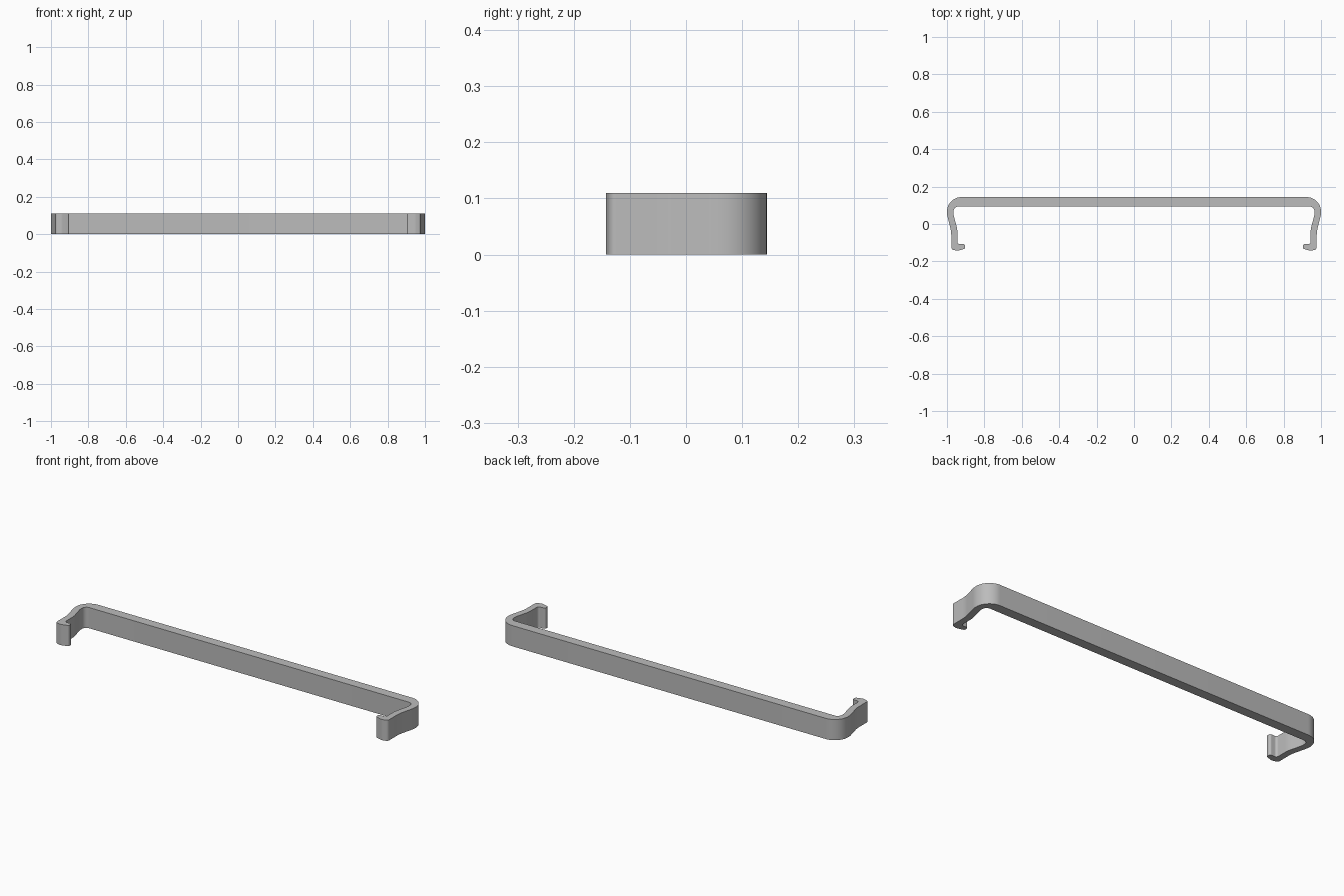
import bpy, bmesh, math
from mathutils import Vector

cube = bpy.data.objects.get("Cube")
if cube:
    bpy.data.objects.remove(cube, do_unlink=True)

HEIGHT = 0.11

# Corners of the right half of the clip outline: x, y, fillet radius
CORNERS = [
    (1.0, 0.144, 0.078),      # outer bend
    (1.0, 0.05, 0.1),         # arm starts leaning in
    (0.977, -0.04, 0.15),     # arm straightens
    (0.977, -0.135, 0.015),   # hook heel
    (0.945, -0.144, 0.03),    # hook underside
    (0.904, -0.132, 0.008),   # hook tip
    (0.904, -0.107, 0.01),
    (0.944, -0.107, 0.012),   # inside of hook
    (0.944, -0.03, 0.15),     # inner arm
    (0.965, 0.05, 0.08),
    (0.965, 0.093, 0.025),    # inner bend
]


def fillet(before, corner, after, radius):
    """Points of an arc that rounds off one corner."""
    a, b = (before - corner).normalized(), (after - corner).normalized()
    half = a.angle(b) / 2
    trim = radius / math.tan(half)
    centre = corner + (a + b).normalized() * radius / math.sin(half)
    start, end = corner + a * trim - centre, corner + b * trim - centre
    sweep = math.pi - 2 * half
    steps = max(3, round(sweep / math.radians(7)))
    return [centre + (start * math.sin(sweep * (1 - i / steps))
                      + end * math.sin(sweep * i / steps)) / math.sin(sweep)
            if sweep < 3 else centre + start
            for i in range(steps + 1)]


# Rounded half outline, closed through its mirror image
points = [Vector((x, y)) for x, y, r in CORNERS]
path = [Vector((0, points[0].y))] + points + [Vector((0, points[-1].y))]
half_outline = []
for i, (x, y, r) in enumerate(CORNERS):
    half_outline += fillet(path[i], path[i + 1], path[i + 2], r)
outline = half_outline + [Vector((-p.x, p.y)) for p in reversed(half_outline)]

# Extrude the outline into a flat strip
bm = bmesh.new()
face = bm.faces.new([bm.verts.new((p.x, p.y, 0)) for p in outline])
result = bmesh.ops.extrude_face_region(bm, geom=[face], use_keep_orig=True)
top = [v for v in result["geom"] if isinstance(v, bmesh.types.BMVert)]
bmesh.ops.translate(bm, verts=top, vec=(0, 0, HEIGHT))
bmesh.ops.recalc_face_normals(bm, faces=bm.faces)
mesh = bpy.data.meshes.new("clip_handle")
bm.to_mesh(mesh)
bm.free()

handle = bpy.data.objects.new("clip_handle", mesh)
bpy.context.collection.objects.link(handle)

# Plain grey
grey = bpy.data.materials.new("grey")
grey.use_nodes = True
colour = (0.5, 0.5, 0.5, 1)
grey.diffuse_color = colour
grey.node_tree.nodes["Principled BSDF"].inputs["Base Color"].default_value = colour
mesh.materials.append(grey)

bpy.ops.object.select_all(action="DESELECT")
handle.select_set(True)
bpy.context.view_layer.objects.active = handle
bpy.ops.object.shade_smooth_by_angle(angle=math.radians(30))
